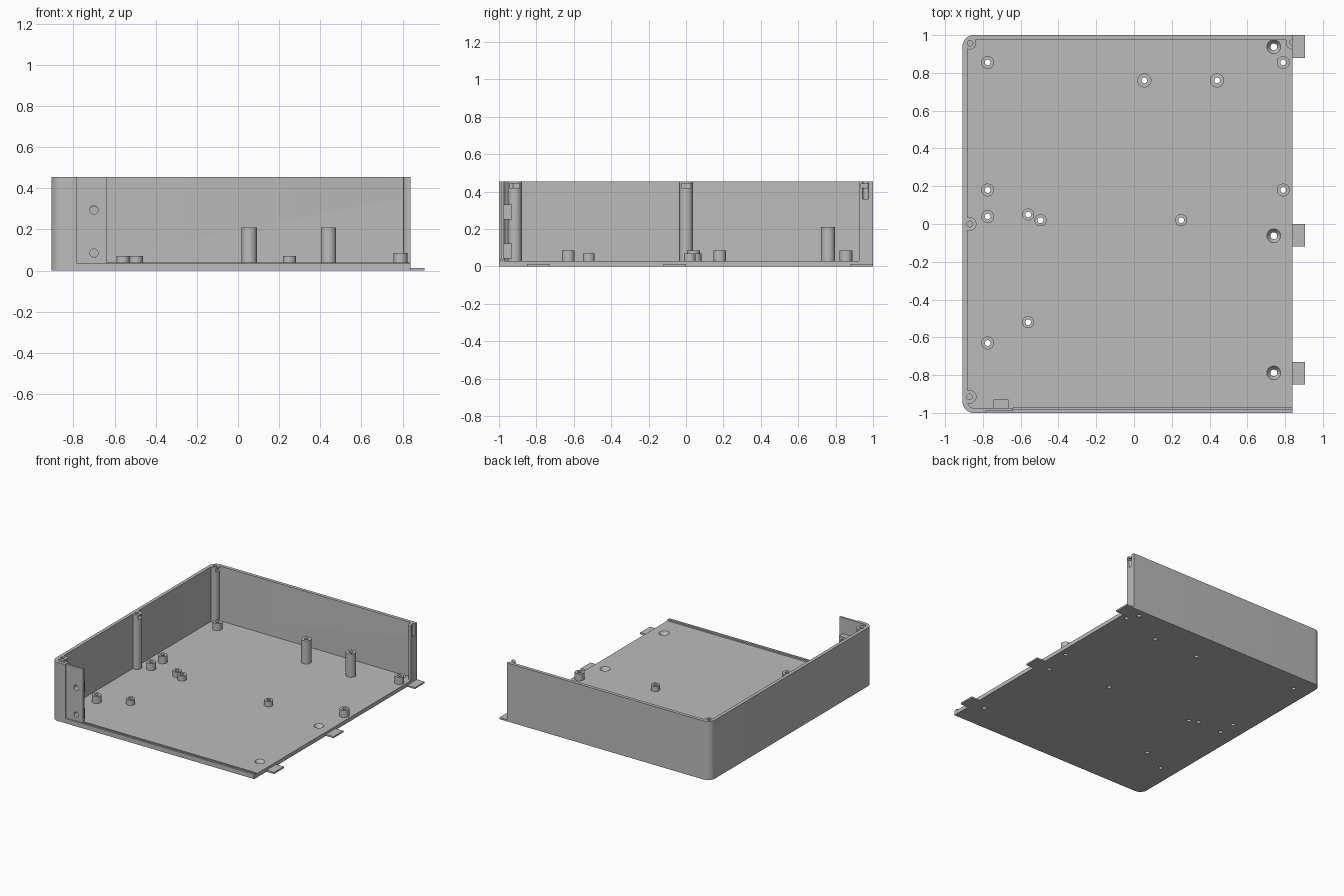
import bpy, bmesh
from math import cos, sin, radians

cube = bpy.data.objects.get("Cube")
if cube:
    bpy.data.objects.remove(cube)

grey = bpy.data.materials.new("plain grey")
grey.use_nodes = True
grey.diffuse_color = (0.5, 0.5, 0.5, 1)
grey.node_tree.nodes["Principled BSDF"].inputs["Base Color"].default_value = (0.5, 0.5, 0.5, 1)

HEIGHT, FLOOR, LEFT, RIGHT = 0.455, 0.03, -0.908, 0.84
WALL, RADIUS = 0.026, 0.06


def finish(name, bm):
    bmesh.ops.recalc_face_normals(bm, faces=bm.faces)
    mesh = bpy.data.meshes.new(name)
    bm.to_mesh(mesh)
    bm.free()
    mesh.materials.append(grey)
    ob = bpy.data.objects.new(name, mesh)
    bpy.context.collection.objects.link(ob)
    return ob


def prism(name, outline, z0, z1):
    bm = bmesh.new()
    face = bm.faces.new([bm.verts.new((x, y, z0)) for x, y in outline])
    top = bmesh.ops.extrude_face_region(bm, geom=[face])["geom"]
    bmesh.ops.translate(bm, vec=(0, 0, z1 - z0),
                        verts=[v for v in top if isinstance(v, bmesh.types.BMVert)])
    return finish(name, bm)


def box(name, x0, x1, y0, y1, z0, z1):
    return prism(name, [(x0, y0), (x1, y0), (x1, y1), (x0, y1)], z0, z1)


def rod(name, x, y, z0, z1, r0, r1=None):
    bm = bmesh.new()
    bmesh.ops.create_cone(bm, cap_ends=True, segments=32, radius1=r0,
                          radius2=r0 if r1 is None else r1, depth=z1 - z0)
    bmesh.ops.translate(bm, verts=bm.verts, vec=(x, y, (z0 + z1) / 2))
    return finish(name, bm)


def cross_rod(x, z, r):
    ob = rod("cutter", 0, 0, -0.1, 0.1, r)
    ob.rotation_euler.x = radians(90)
    ob.location = (x, -0.97, z)
    return ob


def cut(ob, cutters):
    for c in cutters:
        c.hide_render = True
        mod = ob.modifiers.new("cut", "BOOLEAN")
        mod.operation, mod.solver, mod.object = "DIFFERENCE", "EXACT", c
    bpy.context.view_layer.update()
    bpy.context.view_layer.objects.active = ob
    for mod in list(ob.modifiers):
        bpy.ops.object.modifier_apply(modifier=mod.name)
    for c in cutters:
        bpy.data.objects.remove(c)
    return ob


def arc(sign, r, a0, a1, steps=10):
    cx, cy = LEFT + RADIUS, sign * (1 - RADIUS)
    angles = [radians(a0 + (a1 - a0) * i / steps) for i in range(steps + 1)]
    return [(cx + r * cos(a), cy + r * sin(a)) for a in angles]


# Standoff groups: height, outer radius, positions
standoffs = [
    (0.085, 0.034, [(-0.775, 0.855), (-0.775, 0.18), (-0.775, 0.04),
                    (-0.775, -0.63), (0.79, 0.855), (0.79, 0.18)]),
    (0.07, 0.032, [(-0.56, -0.52), (-0.56, 0.05), (-0.495, 0.02), (0.25, 0.02)]),
    (0.21, 0.037, [(0.055, 0.76), (0.44, 0.76)]),
]
parts = []

# Floor plate with screw holes and countersunk holes
outer = arc(-1, RADIUS, 270, 180) + arc(1, RADIUS, 180, 90)
floor = prism("floor", outer + [(RIGHT, 1), (RIGHT, -1)], 0, FLOOR)
holes = [rod("cutter", x, y, -0.1, 0.1, 0.015) for _, _, spots in standoffs for x, y in spots]
for y in (0.938, -0.062, -0.788):
    holes.append(rod("cutter", 0.74, y, -0.01, 0.005, 0.018))
    holes.append(rod("cutter", 0.74, y, 0.004, 0.032, 0.018, 0.038))
parts.append(cut(floor, holes))

# Standoff tubes
for height, r, spots in standoffs:
    for x, y in spots:
        tube = rod("standoff", x, y, FLOOR, height, r)
        parts.append(cut(tube, [rod("cutter", x, y, 0, 0.3, 0.015)]))

# Side, back and partial front wall in one wrap
inner = arc(1, RADIUS - WALL, 90, 180) + arc(-1, RADIUS - WALL, 180, 270)
plan = ([(-0.64, -0.99), (-0.785, -0.99), (-0.785, -1)] + outer
        + [(RIGHT, 1), (RIGHT, 1 - WALL)] + inner + [(-0.64, -1 + WALL)])
posts = [(-0.868, 0.957), (-0.87, 0), (-0.87, -0.915), (RIGHT, 0.96)]
wall_cuts = [cross_rod(-0.7, z, 0.02) for z in (0.295, 0.085)]
wall_cuts += [rod("cutter", x, y, 0.36, 0.5, 0.015) for x, y in posts]
parts.append(cut(prism("wall", plan, FLOOR, HEIGHT), wall_cuts))

# Screw posts with nut slots; the last is halved at the open side
for x, y in posts:
    post = rod("screw_post", x, y, 0.02, HEIGHT - 0.0005, 0.033 if y == 0.957 else 0.036)
    x0, x1 = (x - 0.02, x + 0.1) if x < 0 else (x - 0.025, x + 0.1)
    cutters = [rod("cutter", x, y, 0.36, 0.5, 0.015),
               box("cutter", x0, x1, y - 0.025, y + 0.025, 0.42, 0.443)]
    if x > 0:
        cutters.append(box("cutter", RIGHT, 1, 0.8, 1.1, -0.1, 0.6))
    parts.append(cut(post, cutters))

# Nut blocks behind the front panel
for z in (0.29, 0.083):
    block = box("nut_block", -0.745, -0.665, -1 + WALL, -0.93, z - 0.04, z + 0.04)
    parts.append(cut(block, [cross_rod(-0.7, z + 0.003, 0.02)]))

# Front channel lips
parts.append(box("outer_lip", -0.785, RIGHT, -1, -0.99, FLOOR, 0.037))
parts.append(box("inner_lip", -0.64, RIGHT, -0.982, -0.97, FLOOR, 0.04))

# Tabs on the open side
for y in (0.88, -0.12, -0.85):
    parts.append(box("tab", RIGHT, 0.906, y, y + 0.12, 0, 0.012))

bpy.ops.object.select_all(action="DESELECT")
for ob in parts:
    ob.select_set(True)
bpy.context.view_layer.objects.active = parts[0]
bpy.ops.object.shade_smooth_by_angle(angle=radians(30))
